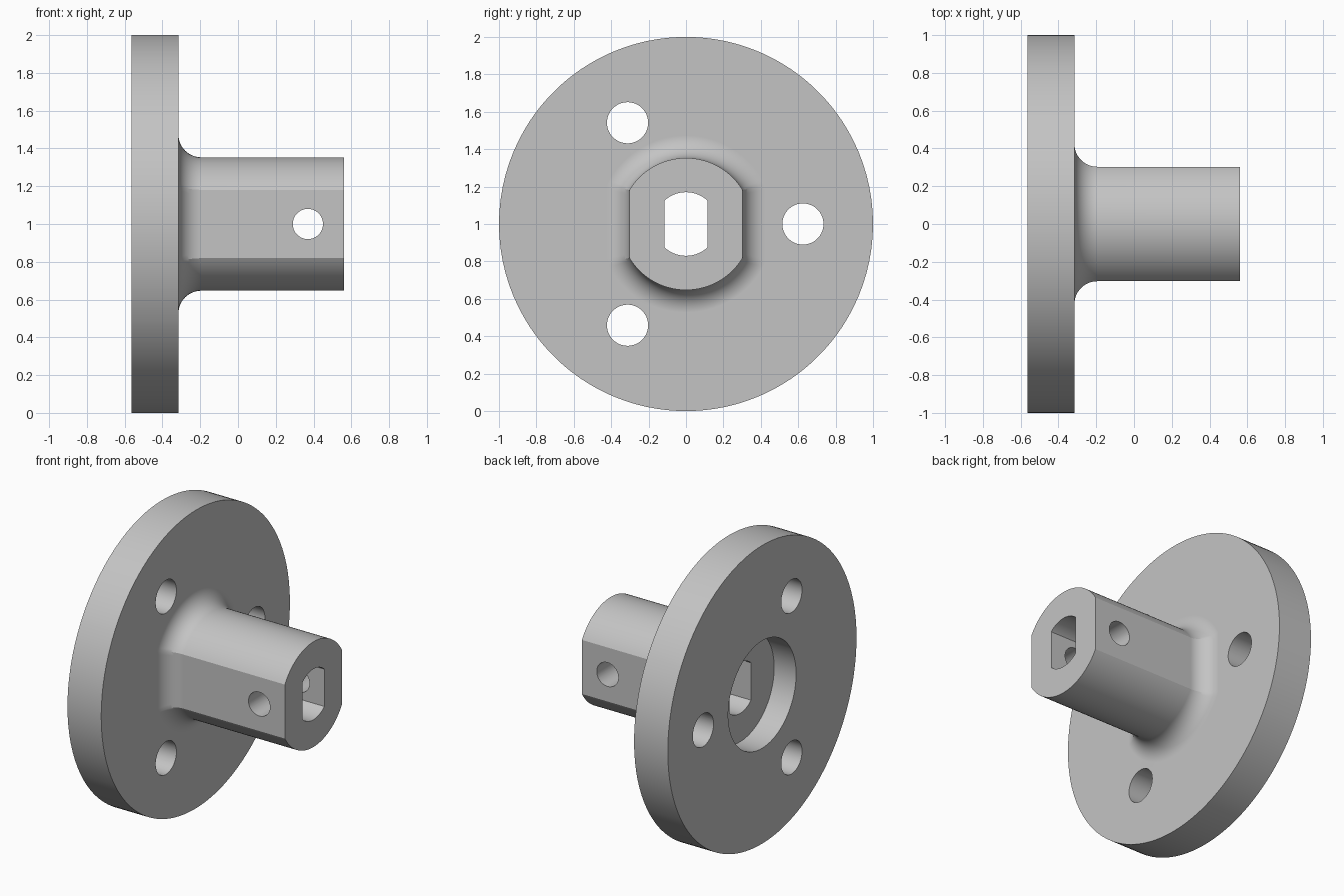
import bpy, bmesh
from math import pi, sin, cos, acos, radians

if "Cube" in bpy.data.objects:
    bpy.data.objects.remove(bpy.data.objects["Cube"], do_unlink=True)

CZ = 1.0                        # height of the shaft axis
BACK, FACE, TIP = -0.565, -0.315, 0.56
HUB_R, HUB_W = 0.353, 0.303     # hub radius and half width across flats
FILLET = 0.12
ARC, FLAT = 48, 16              # steps per round side and per flat side

steel = bpy.data.materials.new("grey_metal")
steel.use_nodes = True
grey = (0.55, 0.55, 0.55, 1)
steel.diffuse_color = grey
steel.node_tree.nodes["Principled BSDF"].inputs["Base Color"].default_value = grey


def section(x, r, w=None):
    """Ring around the x axis: a circle, or one with two flats at y = +-w."""
    a = acos((w or HUB_W * r / HUB_R) / r)
    half = []
    for i in range(ARC):
        t = a + (pi - 2 * a) * i / ARC
        half.append((r * cos(t), r * sin(t)))
    for i in range(FLAT):
        t = pi - a + 2 * a * i / FLAT
        if w:
            half.append((-w, r * sin(a) * (1 - 2 * i / FLAT)))
        else:
            half.append((r * cos(t), r * sin(t)))
    ring = half + [(-y, -z) for y, z in half]
    return [(x, y, z + CZ) for y, z in ring]


def loft(name, rings):
    bm = bmesh.new()
    loops = [[bm.verts.new(p) for p in ring] for ring in rings]
    n = len(loops[0])
    for low, high in zip(loops, loops[1:]):
        for i in range(n):
            j = (i + 1) % n
            bm.faces.new((low[i], low[j], high[j], high[i]))
    bm.faces.new(loops[0])
    bm.faces.new(loops[-1])
    bmesh.ops.recalc_face_normals(bm, faces=bm.faces)
    mesh = bpy.data.meshes.new(name)
    bm.to_mesh(mesh)
    bm.free()
    mesh.materials.append(steel)
    ob = bpy.data.objects.new(name, mesh)
    bpy.context.collection.objects.link(ob)
    return ob


def drill(name, r, depth, location, rotation):
    bpy.ops.mesh.primitive_cylinder_add(vertices=64, radius=r, depth=depth,
                                        location=location, rotation=rotation)
    ob = bpy.context.object
    ob.name = name
    ob.data.materials.append(steel)
    return ob


# Flange, concave fillet and double-flat hub in one body
rings = [section(BACK, 1), section(FACE, 1)]
for k in range(13):
    t = pi / 2 * k / 12
    d = FILLET * (1 - sin(t))
    rings.append(section(FACE + FILLET * (1 - cos(t)), HUB_R + d, HUB_W + d))
rings.append(section(TIP, HUB_R, HUB_W))
body = loft("flanged_hub", rings)

# Cutters: shaft slot, rear recess, bolt holes, cross hole
along_x, along_y = (0, pi / 2, 0), (pi / 2, 0, 0)
cutters = [
    loft("shaft_slot_cutter", [section(-0.5, 0.17, 0.115), section(0.7, 0.17, 0.115)]),
    loft("rear_recess_cutter", [section(-0.7, 0.36), section(BACK + 0.163, 0.36)]),
    drill("cross_hole_cutter", 0.08, 1, (0.37, 0, CZ), along_y),
]
for k in range(3):
    t = 2 * pi * k / 3
    cutters.append(drill("bolt_hole_cutter", 0.11, 0.5,
                         (-0.44, 0.625 * cos(t), CZ + 0.625 * sin(t)), along_x))

bpy.ops.object.select_all(action="DESELECT")
body.select_set(True)
bpy.context.view_layer.objects.active = body
for cutter in cutters:
    cutter.hide_render = True
    mod = body.modifiers.new("cut", "BOOLEAN")
    mod.operation, mod.solver, mod.object = "DIFFERENCE", "EXACT", cutter
    bpy.ops.object.modifier_apply(modifier=mod.name)
    bpy.data.objects.remove(cutter, do_unlink=True)

# Smooth round surfaces, crisp edges
bpy.ops.object.shade_smooth_by_angle(angle=radians(25))
weighted = body.modifiers.new("clean_normals", "WEIGHTED_NORMAL")
weighted.keep_sharp = True
